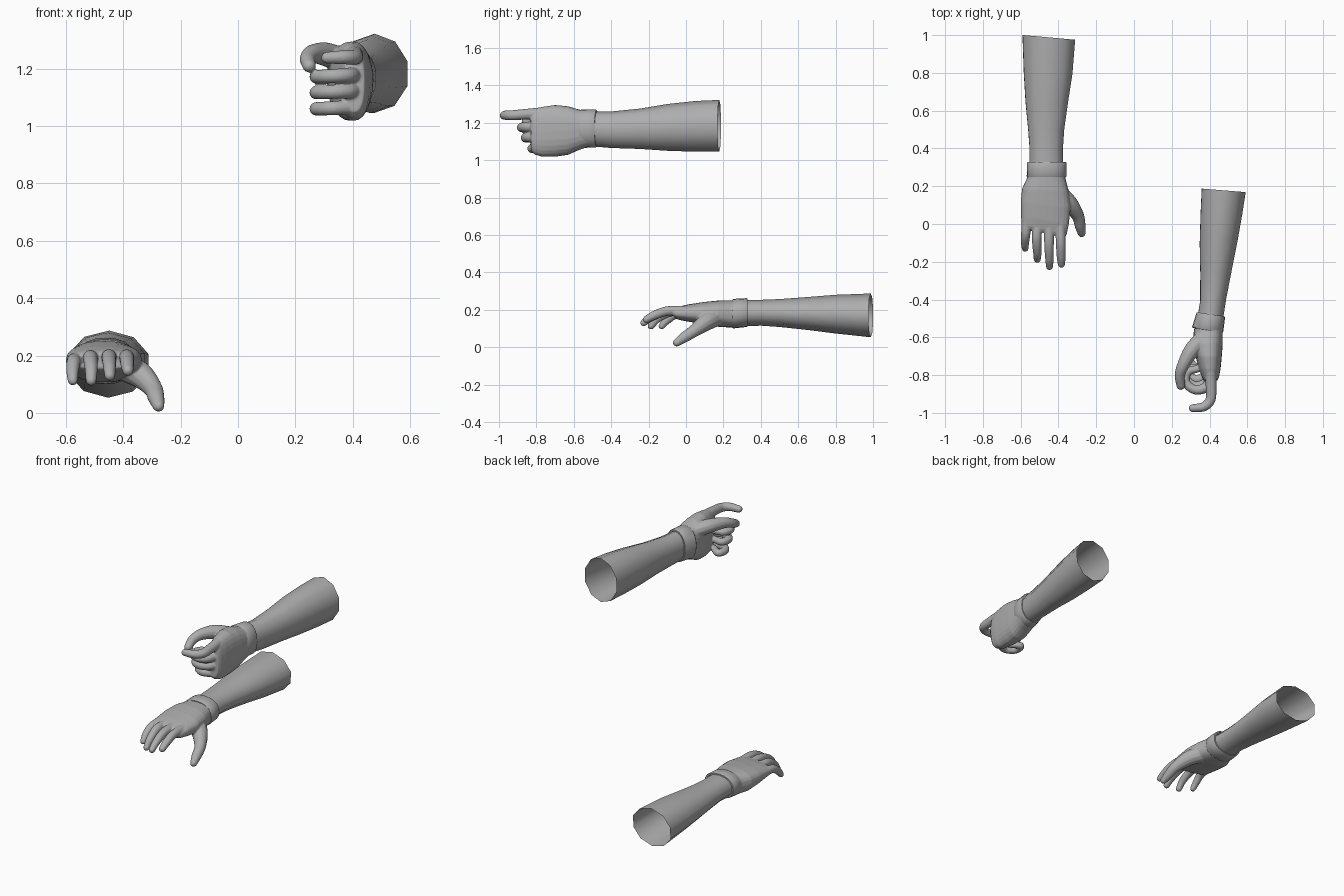
import bpy, bmesh, math
from mathutils import Vector

skin = bpy.data.materials.new("plain_grey")
skin.diffuse_color = (0.42, 0.42, 0.42, 1)


def ring(bm, y, x0, x1, z0, z1, sides, skew=0.0, power=2.0, turn=0.0):
    """Rounded cross-section given by its x and z extents; skew slants it in y."""
    cx, cz, a, b = (x0 + x1) / 2, (z0 + z1) / 2, (x1 - x0) / 2, (z1 - z0) / 2
    out = []
    for i in range(sides):
        t = 2 * math.pi * i / sides + turn
        c, s = math.cos(t), math.sin(t)
        dx = a * math.copysign(abs(c) ** (2 / power), c)
        dz = b * math.copysign(abs(s) ** (2 / power), s)
        out.append(bm.verts.new((cx + dx, y + skew * dx, cz + dz)))
    return out


def bridge(bm, rings, closed=False):
    for r, q in zip(rings, rings[1:]):
        n = len(r)
        for i in range(n):
            bm.faces.new((r[i], r[(i + 1) % n], q[(i + 1) % n], q[i]))
    if closed:
        bm.faces.new(rings[0])
        bm.faces.new(rings[-1])


def spline(p, steps=6):
    """Smooth interpolation through tuples of x, y, z, radius."""
    p = [Vector(v) for v in p]
    p = [2 * p[0] - p[1]] + p + [2 * p[-1] - p[-2]]
    out = []
    for a, b, c, d in zip(p, p[1:], p[2:], p[3:]):
        for k in range(steps):
            t = k / steps
            out.append(0.5 * (2 * b + (c - a) * t + (2 * a - 5 * b + 4 * c - d) * t * t
                              + (3 * b - a - 3 * c + d) * t ** 3))
    return out + [p[-2]]


def digit(bm, points):
    """Tapered round finger with a domed tip."""
    pts = spline(points)
    rings = []
    for i, p in enumerate(pts):
        tan = (pts[min(i + 1, len(pts) - 1)] - pts[max(i - 1, 0)]).to_3d().normalized()
        u = tan.cross(Vector((0.1, 0.1, 1))).normalized()
        v = tan.cross(u)
        rings.append([bm.verts.new(p.to_3d() + p.w * (u * math.cos(k * math.pi / 6) + v * math.sin(k * math.pi / 6)))
                      for k in range(12)])
    bridge(bm, rings, True)
    tip = bmesh.ops.create_icosphere(bm, subdivisions=2, radius=pts[-1].w)
    bmesh.ops.translate(bm, verts=tip["verts"], vec=pts[-1].to_3d())


def finish(bm, name, angle=40):
    bmesh.ops.recalc_face_normals(bm, faces=bm.faces)
    me = bpy.data.meshes.new(name)
    bm.to_mesh(me)
    bm.free()
    ob = bpy.data.objects.new(name, me)
    bpy.context.collection.objects.link(ob)
    me.materials.append(skin)
    bpy.ops.object.select_all(action='DESELECT')
    ob.select_set(True)
    bpy.context.view_layer.objects.active = ob
    bpy.ops.object.shade_smooth_by_angle(angle=math.radians(angle))
    return ob


def forearm(name, sections):
    bm = bmesh.new()
    bridge(bm, [ring(bm, *s[:5], 10, s[5], 2.0, 0.3) for s in sections])
    finish(bm, name, 60)


def cuff(name, front, back):
    """Thick wrist band with bevelled rims."""
    bm = bmesh.new()
    def grow(s, g, dy):
        return ring(bm, s[0] + dy, s[1] - g, s[2] + g, s[3] - g, s[4] + g, 20, s[5], 2.2)
    bridge(bm, [grow(front, -0.012, 0), grow(front, -0.003, 0), grow(front, 0, 0.005),
                grow(back, 0, -0.005), grow(back, -0.003, 0), grow(back, -0.012, 0)])
    finish(bm, name)


def hand(name, sections, digits):
    """Palm and fingers fused into one smooth skin."""
    bm = bmesh.new()
    bridge(bm, [ring(bm, *s[:5], 24, s[5], 2.5) for s in sections], True)
    for d in digits:
        digit(bm, d)
    ob = finish(bm, name)
    fuse = ob.modifiers.new("fuse", 'REMESH')
    fuse.mode = 'VOXEL'
    fuse.voxel_size = 0.0045
    fuse.use_smooth_shade = True
    soft = ob.modifiers.new("soften", 'SMOOTH')
    soft.factor = 0.5
    soft.iterations = 5


# Lower arm, open hand with the palm down
forearm("open_arm", [
    (0.988, -0.597, -0.305, 0.053, 0.287, -0.09),
    (0.80, -0.59, -0.32, 0.073, 0.28, -0.05),
    (0.65, -0.58, -0.343, 0.092, 0.268, 0),
    (0.50, -0.565, -0.365, 0.108, 0.257, 0),
    (0.40, -0.557, -0.372, 0.115, 0.253, 0),
    (0.29, -0.557, -0.37, 0.11, 0.253, 0)])
cuff("open_arm_cuff", (0.248, -0.568, -0.357, 0.10, 0.258, 0),
     (0.328, -0.566, -0.357, 0.108, 0.262, 0))
hand("open_hand", [
    (0.29, -0.555, -0.37, 0.11, 0.25, 0),
    (0.24, -0.568, -0.362, 0.105, 0.25, 0),
    (0.18, -0.593, -0.345, 0.108, 0.25, -0.05),
    (0.10, -0.60, -0.335, 0.122, 0.242, -0.1),
    (0.02, -0.598, -0.345, 0.135, 0.23, -0.18),
    (-0.03, -0.597, -0.356, 0.145, 0.218, -0.22),
    (-0.045, -0.59, -0.365, 0.155, 0.208, -0.22)], [
    [(-0.568, 0.03, 0.185, 0.026), (-0.573, -0.05, 0.178, 0.025), (-0.577, -0.10, 0.145, 0.022), (-0.576, -0.13, 0.113, 0.018)],
    [(-0.513, 0, 0.192, 0.027), (-0.515, -0.08, 0.19, 0.026), (-0.512, -0.15, 0.155, 0.023), (-0.512, -0.187, 0.113, 0.019)],
    [(-0.45, 0, 0.195, 0.027), (-0.45, -0.1, 0.193, 0.026), (-0.448, -0.18, 0.163, 0.023), (-0.447, -0.226, 0.13, 0.019)],
    [(-0.39, 0, 0.195, 0.027), (-0.388, -0.1, 0.193, 0.026), (-0.386, -0.17, 0.17, 0.024), (-0.384, -0.212, 0.148, 0.02)],
    [(-0.41, 0.17, 0.165, 0.05), (-0.345, 0.11, 0.135, 0.047), (-0.298, 0.045, 0.088, 0.034),
     (-0.285, -0.01, 0.052, 0.029), (-0.277, -0.05, 0.024, 0.021)]])

# Upper arm, fist with a hooked forefinger
forearm("pointing_arm", [
    (0.178, 0.353, 0.597, 1.045, 1.322, -0.08),
    (0.05, 0.347, 0.578, 1.045, 1.316, 0),
    (-0.10, 0.343, 0.552, 1.05, 1.30, 0.05),
    (-0.25, 0.347, 0.522, 1.06, 1.275, 0.1),
    (-0.40, 0.347, 0.492, 1.065, 1.26, 0.1),
    (-0.52, 0.328, 0.473, 1.075, 1.26, 0.1)])
cuff("pointing_arm_cuff", (-0.562, 0.308, 0.473, 1.065, 1.272, -0.15),
     (-0.478, 0.33, 0.482, 1.068, 1.27, -0.15))
hand("pointing_hand", [
    (-0.51, 0.328, 0.472, 1.075, 1.26, 0),
    (-0.57, 0.316, 0.47, 1.055, 1.27, 0),
    (-0.63, 0.312, 0.47, 1.028, 1.288, 0),
    (-0.70, 0.325, 0.465, 1.018, 1.295, 0),
    (-0.77, 0.345, 0.458, 1.018, 1.285, 0),
    (-0.81, 0.36, 0.45, 1.03, 1.272, 0),
    (-0.83, 0.37, 0.44, 1.05, 1.255, 0)],
    # three curled fingers
    [[(0.41, -0.79, z, 0.028), (0.385, -0.86 + d, z - 0.003, 0.027), (0.325, -0.878 + d, z - 0.006, 0.025),
      (0.275, -0.84 + d, z - 0.008, 0.024), (0.285, -0.785 + d, z - 0.008, 0.022), (0.34, -0.765, z - 0.005, 0.02)]
     for z, d in ((1.18, 0.0), (1.125, 0.02), (1.068, 0.055))] + [
    # forefinger and thumb
    [(0.405, -0.78, 1.25, 0.032), (0.408, -0.86, 1.245, 0.029), (0.405, -0.93, 1.24, 0.027),
     (0.37, -0.967, 1.24, 0.025), (0.31, -0.975, 1.238, 0.021)],
    [(0.36, -0.61, 1.23, 0.045), (0.305, -0.67, 1.25, 0.042), (0.262, -0.745, 1.252, 0.033),
     (0.243, -0.80, 1.235, 0.028), (0.248, -0.855, 1.21, 0.024)]])
